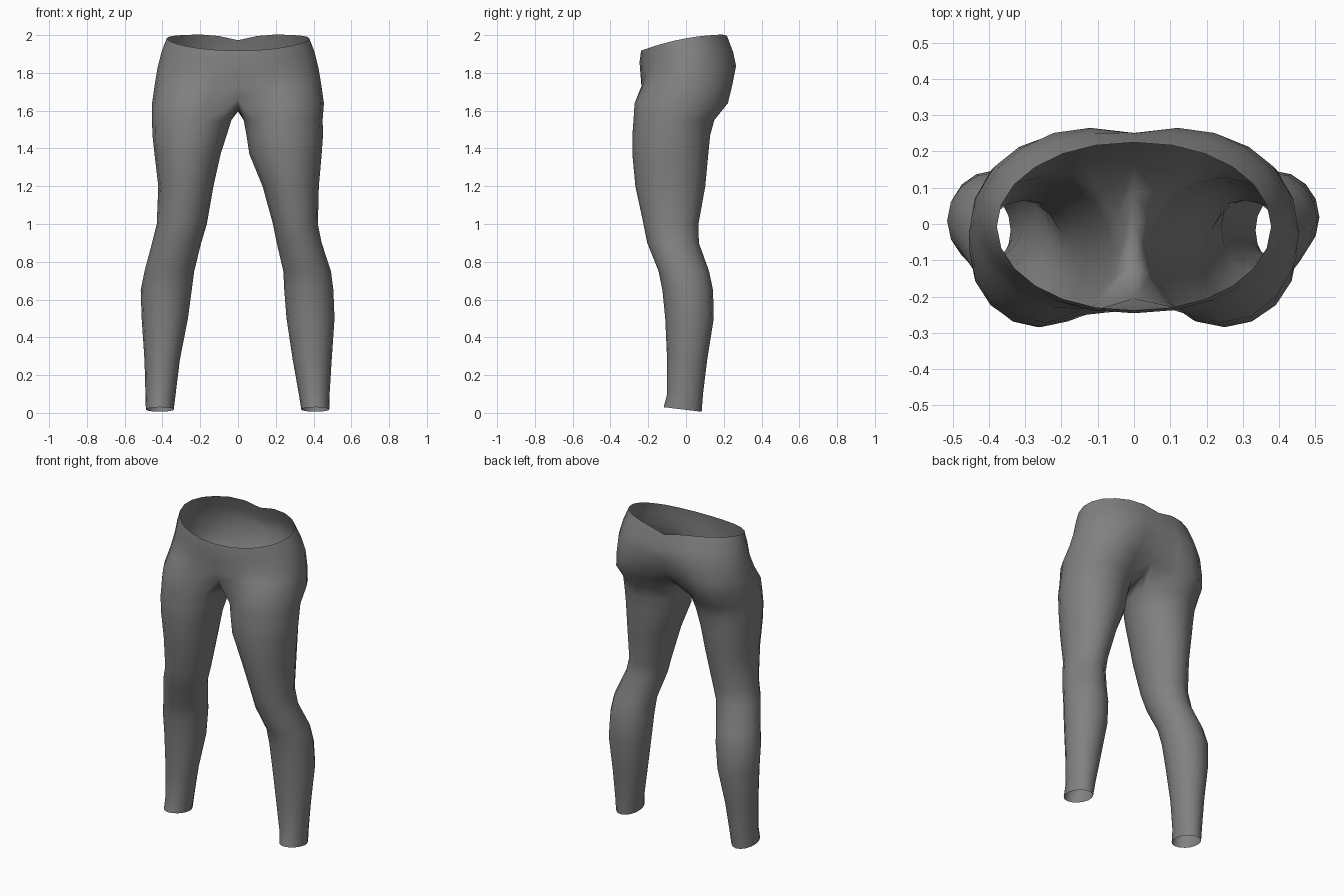
import bpy, bmesh
from math import sin, cos, pi

if "Cube" in bpy.data.objects:
    bpy.data.objects.remove(bpy.data.objects["Cube"])

OUTER, INNER = 12, 4          # steps around the outside and inside of a leg
SIDES = OUTER + INNER

# Leg sections: height, front y, back y, right inner/outer x, left inner/outer x
LEG = [
    (1.55, -.278, .150, .035, .455, .030, .448),
    (1.47, -.284, .128, .060, .453, .045, .450),
    (1.37, -.284, .118, .092, .442, .060, .443),
    (1.20, -.268, .102, .130, .422, .130, .428),
    (1.00, -.225, .066, .165, .430, .185, .423),
    (.90, -.205, .068, .195, .455, .205, .443),
    (.75, -.145, .122, .232, .495, .240, .492),
    (.65, -.125, .143, .245, .515, .245, .505),
    (.50, -.110, .147, .265, .510, .257, .511),
    (.28, -.100, .112, .308, .495, .290, .496),
    (.10, -.100, .090, .330, .490, .322, .485),
    (.016, -.118, .083, .340, .488, .335, .483),
]
# Hip sections: height, half width, front y, back y, cleft depth, thigh blend, slope
HIPS = [
    (1.983, .378, -.238, .225, .0, .0, .18),
    (1.91, .405, -.246, .262, .012, .0, .12),
    (1.82, .427, -.242, .286, .035, .08, .06),
    (1.73, .442, -.236, .268, .055, .45, .0),
]


def leg_point(i, front, back, inner, outer):
    a = (-.75 + 1.5 * i / OUTER) * pi
    return ((inner + outer) / 2 + (outer - inner) / 2 * cos(a),
            (front + back) / 2 + (back - front) / 2 * sin(a))


def hip_ring(row):
    z, width, front, back, cleft, blend, slope = row
    ring = []
    for i in range(OUTER + 1):
        a = (i / OUTER - .5) * pi
        x = width * abs(cos(a)) ** .95
        y = (front + back) / 2 + (back - front) / 2 * sin(a)
        tx, ty = leg_point(i, -.265, .255, .03, width)
        x, y = x + (tx - x) * blend, y + (ty - y) * blend
        seam = {OUTER: 1, OUTER - 1: .25}.get(i, 0)
        if i in (0, OUTER):
            x = 0
            y = front if i == 0 else back
        h = z + slope * y - .4 * y * y * (slope > .1) - .03 * seam * (slope > .1)
        ring.append((x, y - cleft * seam, h))
    return ring


def crotch_ring(outer):
    ring = [(*leg_point(i, -.272, .222, .03, outer), 1.64) for i in range(OUTER + 1)]
    ring[0], ring[-1] = (0, -.205, 1.665), (0, .165, 1.66)
    return ring + [(0, .09, 1.615), (0, 0, 1.595), (0, -.11, 1.61)]


def leg_ring(row, side):
    z, front, back = row[:3]
    inner, outer = row[3:5] if side < 0 else row[5:]
    tilt = -.12 if z < .05 else 0
    points = [leg_point(i, front, back, inner, outer) for i in range(SIDES)]
    return [(x, y, z + tilt * y) for x, y in points]


def build_side(bm, side):
    rings = [hip_ring(r) for r in HIPS] + [crotch_ring(.455)]
    rings += [leg_ring(r, side) for r in LEG]
    loops = [[bm.verts.new((side * x, y, z)) for x, y, z in r] for r in rings]
    for n, (top, low) in enumerate(zip(loops, loops[1:])):
        steps = OUTER if n < len(HIPS) else SIDES
        for i in range(steps):
            j = (i + 1) % SIDES
            quad = [low[i], low[j], top[j], top[i]]
            bm.faces.new(quad if side > 0 else quad[::-1])


# Fabric
fabric = bpy.data.materials.new("grey_fabric")
fabric.use_nodes = True
colour = (.22, .22, .22, 1)
fabric.diffuse_color = colour
fabric.node_tree.nodes["Principled BSDF"].inputs["Base Color"].default_value = colour

# Leggings: both halves joined along the centre seam
bm = bmesh.new()
for side in (-1, 1):
    build_side(bm, side)
bmesh.ops.remove_doubles(bm, verts=bm.verts, dist=.0005)
mesh = bpy.data.meshes.new("leggings")
bm.to_mesh(mesh)
bm.free()
mesh.materials.append(fabric)
leggings = bpy.data.objects.new("leggings", mesh)
bpy.context.collection.objects.link(leggings)
for face in mesh.polygons:
    face.use_smooth = True
